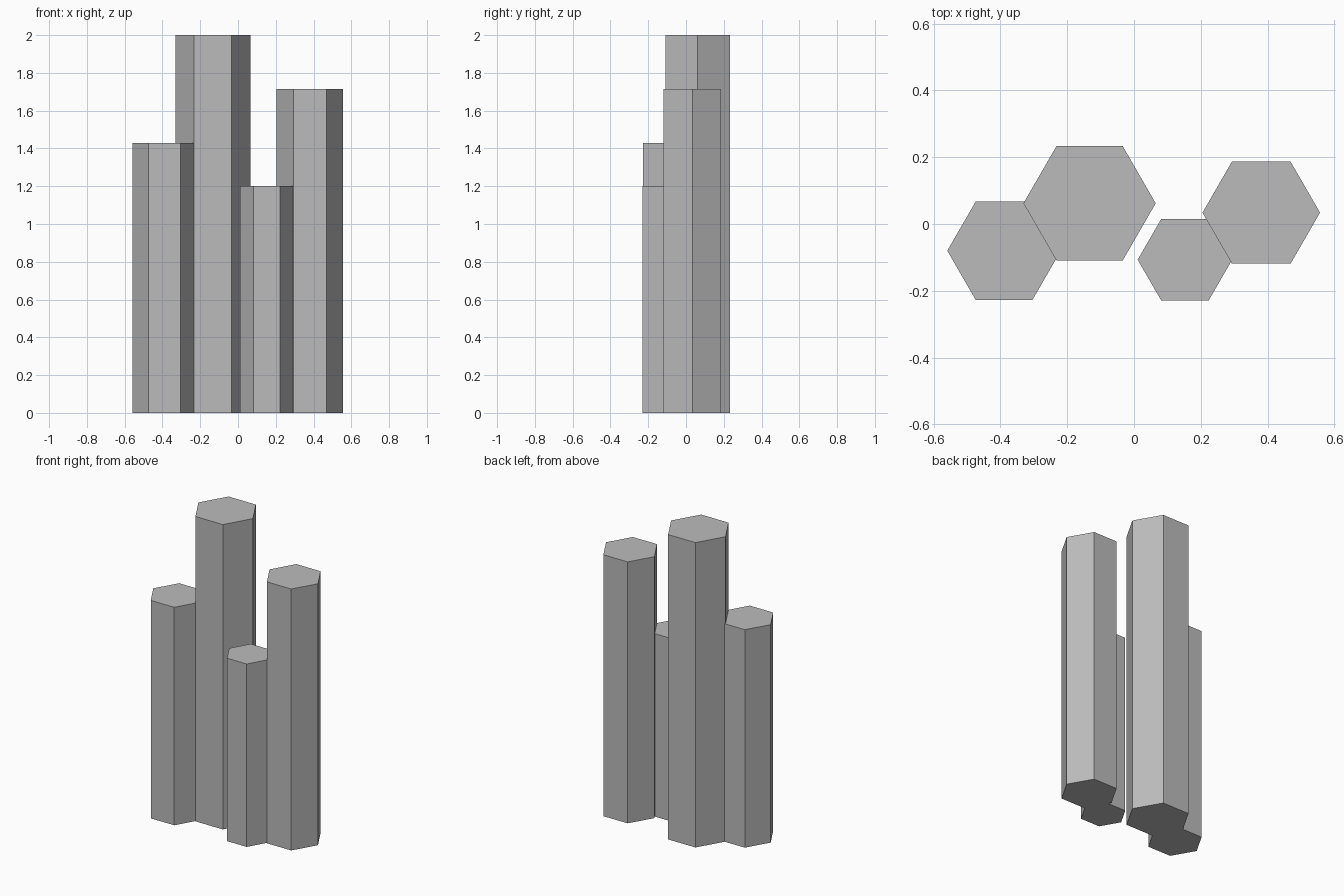
import bpy

cube = bpy.data.objects.get("Cube")
if cube:
    bpy.data.objects.remove(cube, do_unlink=True)

# Single stone colour
stone = bpy.data.materials.new("grey stone")
stone.use_nodes = True
colour = (0.5, 0.5, 0.5, 1)
stone.diffuse_color = colour
stone.node_tree.nodes["Principled BSDF"].inputs["Base Color"].default_value = colour


def hex_column(name, x, y, radius, height):
    """Six-sided column standing on the ground, with corners on the x axis."""
    bpy.ops.mesh.primitive_cylinder_add(
        vertices=6, radius=radius, depth=height, location=(x, y, height / 2))
    column = bpy.context.object
    column.name = name
    # Turn the corners from the y axis to the x axis
    column.rotation_euler.z = 0.5235988
    column.data.materials.append(stone)


# Cluster of basalt-like columns
hex_column("tallest_column", -0.133, 0.062, 0.198, 2.0)
hex_column("right_column", -0.389, -0.08, 0.170, 1.43)
hex_column("short_column", 0.1525, -0.107, 0.1415, 1.2)
hex_column("left_column", 0.381, 0.034, 0.176, 1.715)
